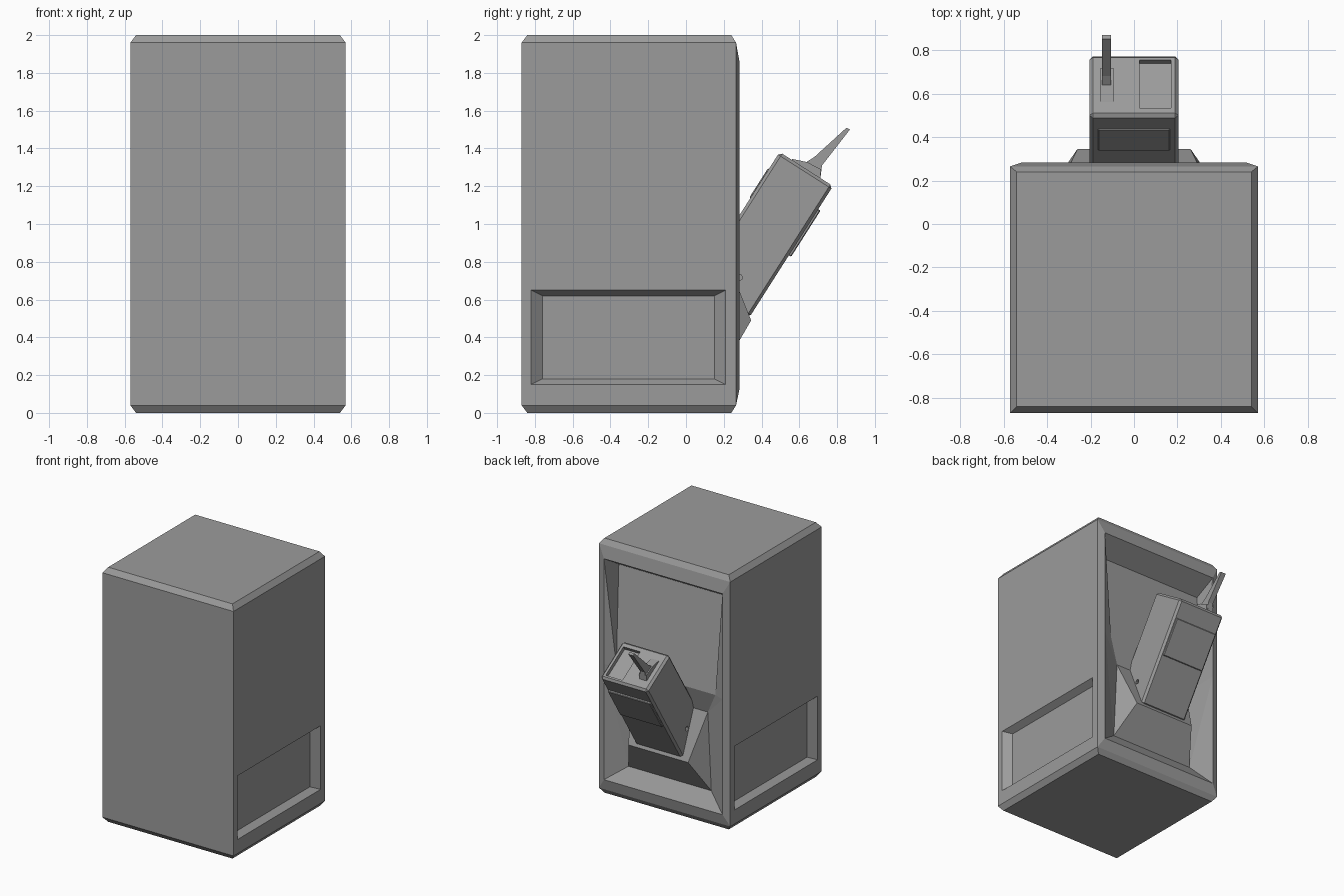
import bpy, bmesh, math
from mathutils import Matrix

if "Cube" in bpy.data.objects:
    bpy.data.objects.remove(bpy.data.objects["Cube"])

grey = bpy.data.materials.new("plain grey")
grey.diffuse_color = (0.33, 0.33, 0.33, 1)
grey.use_nodes = True
grey.node_tree.nodes["Principled BSDF"].inputs["Base Color"].default_value = grey.diffuse_color

TILT = Matrix.Translation((0, 0.335, 0.505)) @ Matrix.Rotation(math.radians(-32.5), 4, 'X')


def finish(bm, name, matrix=None):
    bmesh.ops.remove_doubles(bm, verts=bm.verts, dist=1e-5)
    bmesh.ops.recalc_face_normals(bm, faces=bm.faces)
    if matrix:
        bm.transform(matrix)
    me = bpy.data.meshes.new(name)
    bm.to_mesh(me)
    bm.free()
    me.materials.append(grey)
    ob = bpy.data.objects.new(name, me)
    bpy.context.collection.objects.link(ob)
    return ob


def face(bm, *pts):
    bm.faces.new([bm.verts.new(p) for p in pts])


def bridge(bm, a, b):
    for i in range(len(a)):
        j = (i + 1) % len(a)
        face(bm, a[i], a[j], b[j], b[i])


def rect_z(x, y0, y1, z):
    return [(-x, y0, z), (x, y0, z), (x, y1, z), (-x, y1, z)]


def rect_y(x, y, z0, z1):
    return [(-x, y, z0), (x, y, z0), (x, y, z1), (-x, y, z1)]


def rect_x(x, y0, y1, z0, z1):
    return [(x, y0, z0), (x, y1, z0), (x, y1, z1), (x, y0, z1)]


def box(bm, x0, x1, y0, y1, z0, z1, bevel=0):
    bridge(bm, rect_x(x0, y0, y1, z0, z1), rect_x(x1, y0, y1, z0, z1))
    face(bm, *rect_x(x0, y0, y1, z0, z1))
    face(bm, *rect_x(x1, y0, y1, z0, z1))
    bmesh.ops.remove_doubles(bm, verts=bm.verts, dist=1e-5)
    bmesh.ops.recalc_face_normals(bm, faces=bm.faces)
    if bevel:
        bmesh.ops.bevel(bm, geom=list(bm.edges), offset=bevel, segments=1,
                        affect='EDGES', profile=0.5)


# Cabinet shell: chamfered top and bottom, front, sunken side panels
bm = bmesh.new()
W, F, B = 0.57, -0.87, 0.265
for zc, ze in ((0.0, 0.04), (2.0, 1.96)):
    face(bm, *rect_z(0.54, -0.84, 0.24, zc))
    bridge(bm, rect_z(0.54, -0.84, 0.24, zc), rect_z(W, F, B, ze))
face(bm, *rect_y(W, F, 0.04, 1.96))
for s in (-1, 1):
    rim = rect_x(s * W, -0.82, 0.21, 0.15, 0.65)
    inner = rect_x(s * (W - 0.05), -0.76, 0.15, 0.18, 0.62)
    bridge(bm, rect_x(s * W, F, B, 0.04, 1.96), rim)
    bridge(bm, rim, inner)
    face(bm, *inner)

# Back frame, hollow and protruding wedge: rows of (half width, y, z)
bridge(bm, rect_y(W, B, 0.04, 1.96), rect_y(0.515, 0.283, 0.125, 1.86))
top, mid, bot = (0.515, 0.283, 1.86), (0.515, 0.283, 1.03), (0.515, 0.283, 0.125)
a, b, c = (0.50, 0.12, 1.76), (0.43, 0.25, 1.03), (0.33, 0.20, 0.85)
tip, d = (0.26, 0.345, 0.49), (0.36, 0.20, 0.24)
rows = [top, a, b, c, tip, d, bot]
for p, q in zip(rows, rows[1:]):
    face(bm, p, q, (-q[0], q[1], q[2]), (-p[0], p[1], p[2]))
for s in (-1, 1):
    for poly in ((top, a, b), (top, b, mid), (mid, b, c), (mid, c, d), (mid, d, bot), (c, tip, d)):
        face(bm, *[(s * p[0], p[1], p[2]) for p in poly])
finish(bm, "cabinet")

# Tilted head block, with cut top slot and side holes
bm = bmesh.new()
box(bm, -0.205, 0.205, -0.335, 0, 0, 0.825, 0.016)
head = finish(bm, "tilted_head", TILT)
cutters = []
bm = bmesh.new()
box(bm, 0.025, 0.17, -0.29, -0.03, 0.795, 0.9)
cutters.append(finish(bm, "slot_cutter", TILT))
for s in (-1, 1):
    bm = bmesh.new()
    bmesh.ops.create_cone(bm, cap_ends=True, segments=8, radius1=0.018, radius2=0.018, depth=0.06)
    m = Matrix.Translation((s * 0.205, -0.16, 0.15)) @ Matrix.Rotation(math.pi / 2, 4, 'Y')
    cutters.append(finish(bm, "hole_cutter", TILT @ m))
bpy.context.view_layer.objects.active = head
for cut in cutters:
    mod = head.modifiers.new("cut", 'BOOLEAN')
    mod.operation, mod.solver, mod.object = 'DIFFERENCE', 'EXACT', cut
    bpy.ops.object.modifier_apply(modifier=mod.name)
for cut in cutters:
    bpy.data.objects.remove(cut)

# Raised plates on the outer and inner faces of the head
for name, y0, y1, z0, z1, hw in (("outer_plate", -0.01, 0.014, 0.39, 0.68, 0.185),
                                 ("inner_plate", -0.341, -0.32, 0.535, 0.72, 0.165)):
    bm = bmesh.new()
    box(bm, -hw, hw, y0, y1, z0, z1, 0.005)
    finish(bm, name, TILT)


# Lever on top of the head: extruded side profiles
def extrude_profile(name, prof, x, hw):
    bm = bmesh.new()
    l, r = [[(x + s * hw, y, z) for y, z in prof] for s in (-1, 1)]
    bridge(bm, l, r)
    face(bm, *l)
    face(bm, *r)
    finish(bm, name)


extrude_profile("lever", [(0.64, 1.27), (0.64, 1.33), (0.68, 1.355), (0.85, 1.51),
                          (0.868, 1.50), (0.72, 1.31), (0.71, 1.23)], -0.127, 0.021)
extrude_profile("lever_foot", [(0.56, 1.32), (0.56, 1.345), (0.64, 1.328),
                               (0.715, 1.29), (0.71, 1.235)], -0.125, 0.032)
